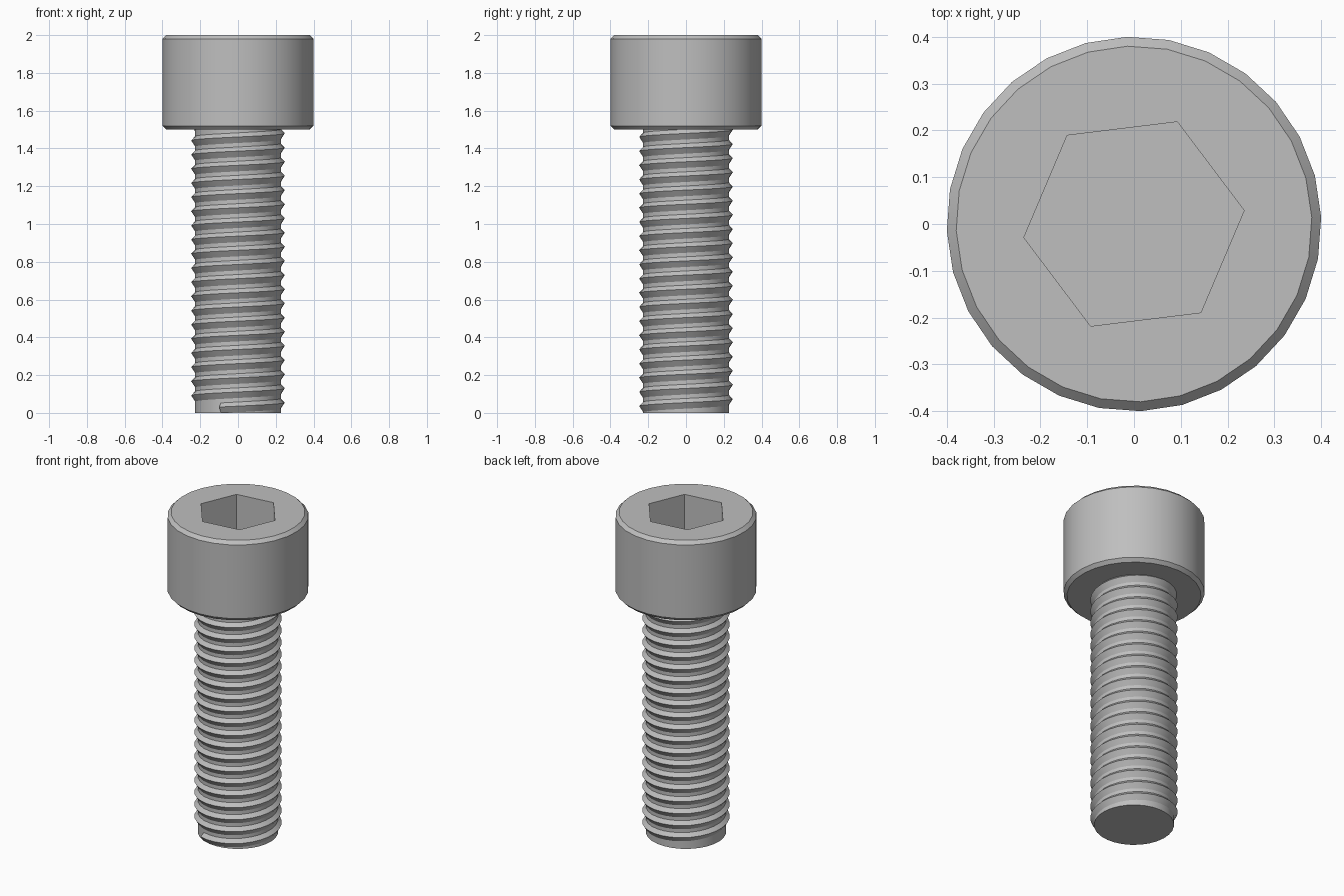
import bpy, bmesh, math
from mathutils import Vector

cube = bpy.data.objects.get("Cube")
if cube:
    bpy.data.objects.remove(cube)

SIDES = 28
TURN = math.radians(2.1)          # rotation of the round facets
CORE, CREST, PITCH = 0.227, 0.248, 0.075

steel = bpy.data.materials.new("steel_grey")
steel.use_nodes = True
steel.diffuse_color = (0.52, 0.52, 0.52, 1)
steel.node_tree.nodes["Principled BSDF"].inputs["Base Color"].default_value = steel.diffuse_color


def ring(bm, radius, z, sides=SIDES, turn=TURN):
    step = math.tau / sides
    return [bm.verts.new((radius * math.cos(turn + i * step),
                          radius * math.sin(turn + i * step), z)) for i in range(sides)]


def bridge(bm, a, b):
    n = len(a)
    for i in range(n):
        j = (i + 1) % n
        bm.faces.new((a[i], a[j], b[j], b[i]))


def finish(bm, name):
    bmesh.ops.recalc_face_normals(bm, faces=bm.faces)
    mesh = bpy.data.meshes.new(name)
    bm.to_mesh(mesh)
    bm.free()
    mesh.materials.append(steel)
    obj = bpy.data.objects.new(name, mesh)
    bpy.context.collection.objects.link(obj)
    bpy.ops.object.select_all(action='DESELECT')
    obj.select_set(True)
    bpy.context.view_layer.objects.active = obj
    bpy.ops.object.shade_smooth_by_angle(angle=math.radians(30))
    return obj


# Chamfered round head with a hexagonal socket
bm = bmesh.new()
rings = [ring(bm, r, z) for r, z in ((0.38, 1.5), (0.4, 1.52), (0.4, 1.98), (0.38, 2.0))]
bm.faces.new(rings[0])
for lower, upper in zip(rings, rings[1:]):
    bridge(bm, lower, upper)
rim = ring(bm, 0.237, 2.0, 6, math.radians(7))
floor = ring(bm, 0.237, 1.75, 6, math.radians(7))
bridge(bm, rim, floor)
bm.faces.new(floor)
edges = [bm.edges.get((loop[i - 1], loop[i]))
         for loop in (rings[-1], rim) for i in range(len(loop))]
bmesh.ops.triangle_fill(bm, edges=edges, normal=Vector((0, 0, 1)), use_beauty=True)
finish(bm, "head")

# Plain core of the shank
bm = bmesh.new()
bottom, top = ring(bm, CORE, 0), ring(bm, CORE, 1.51)
bridge(bm, bottom, top)
bm.faces.new(bottom)
bm.faces.new(top)
finish(bm, "shank_core")

# Helical thread: a triangular section swept upward into the head
bm = bmesh.new()
section = ((CORE - 0.002, -0.035), (CREST, 0), (CORE - 0.002, 0.024))
first = -9                        # facet where the thread starts abruptly
base = 0.055                      # crest height at angle zero
steps = int((1.52 - base) / PITCH * SIDES)
previous = None
for i in range(first, steps):
    angle = TURN + i * math.tau / SIDES
    height = base + PITCH * i / SIDES
    current = [bm.verts.new((r * math.cos(angle), r * math.sin(angle), max(0, height + dz)))
               for r, dz in section]
    if previous:
        bridge(bm, previous, current)
    else:
        bm.faces.new(current)
    previous = current
bm.faces.new(previous)
finish(bm, "thread")
